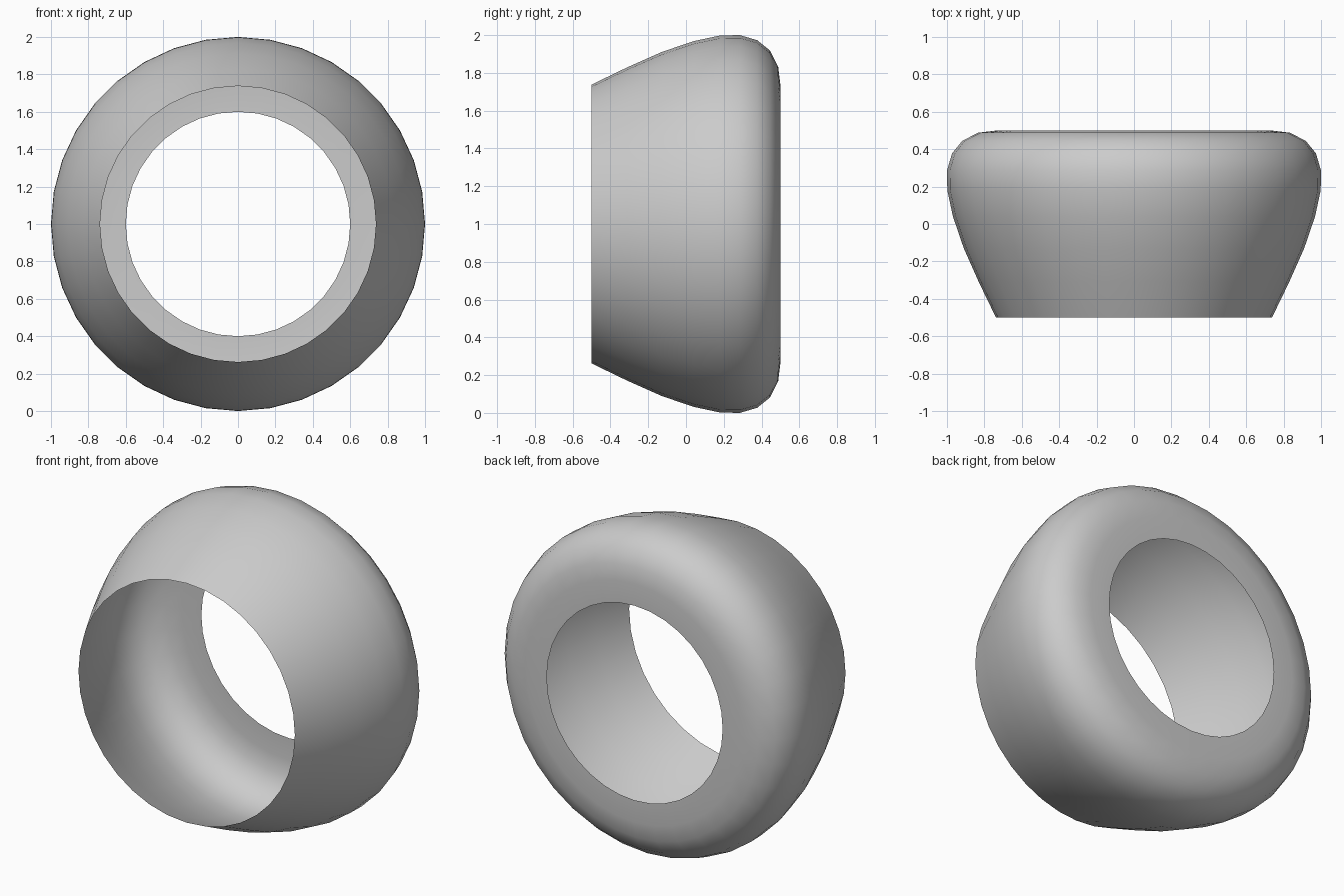
import bpy, bmesh, math
from mathutils import Vector

cube = bpy.data.objects.get("Cube")
if cube:
    bpy.data.objects.remove(cube, do_unlink=True)

# Plain grey material
grey = bpy.data.materials.new("light_grey")
grey.use_nodes = True
colour = (0.6, 0.6, 0.6, 1.0)
grey.diffuse_color = colour
grey.node_tree.nodes["Principled BSDF"].inputs["Base Color"].default_value = colour

# Shell outline as (y, radius): open front rim, bulging side, rounded back, back hole
PROFILE = [(-0.5, 0.738), (-0.31, 0.83), (-0.13, 0.91), (0.04, 0.968),
           (0.18, 0.998), (0.285, 1.0), (0.377, 0.973), (0.445, 0.918),
           (0.488, 0.833), (0.5, 0.735), (0.5, 0.6)]
SIDES = 36

# Revolve the outline around the front-to-back axis
bm = bmesh.new()
verts = [bm.verts.new((0, y, r)) for y, r in PROFILE]
edges = [bm.edges.new(pair) for pair in zip(verts, verts[1:])]
bmesh.ops.spin(bm, geom=verts + edges, cent=(0, 0, 0), axis=(0, 1, 0),
               angle=math.tau, steps=SIDES, use_merge=True)
bmesh.ops.remove_doubles(bm, verts=bm.verts[:], dist=1e-4)

# Make the open shell face outward
bm.normal_update()
for face in bm.faces:
    if face.normal.dot(face.calc_center_median() - Vector((0, 0, 0))) < 0:
        face.normal_flip()
    face.smooth = True

# Stand the ring on the ground
bmesh.ops.translate(bm, verts=bm.verts[:], vec=(0, 0, 1))

mesh = bpy.data.meshes.new("ring_shell")
bm.to_mesh(mesh)
bm.free()
mesh.materials.append(grey)
shell = bpy.data.objects.new("ring_shell", mesh)
bpy.context.collection.objects.link(shell)
